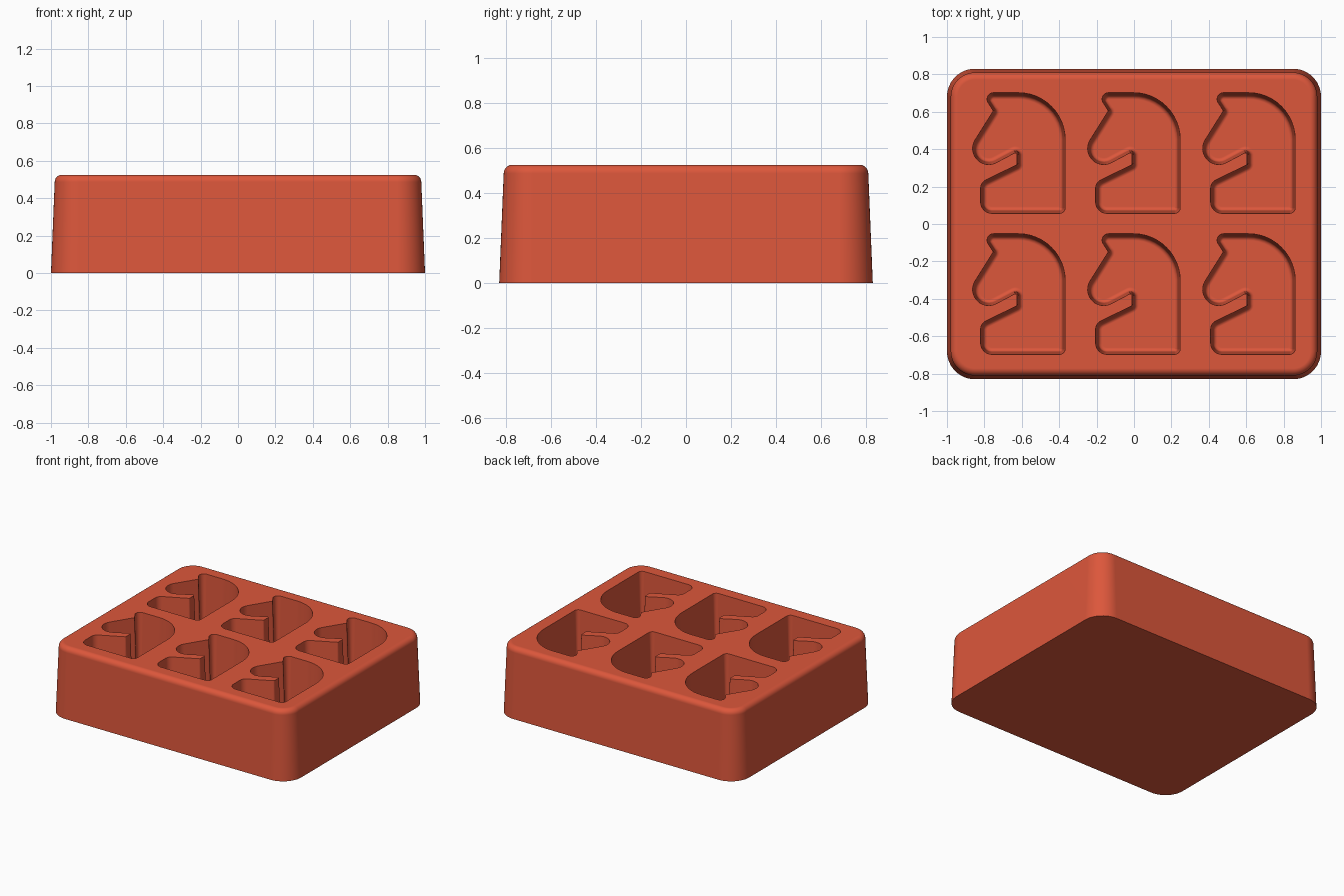
import bpy, bmesh
from math import sin, cos, tan, pi
from mathutils import Vector, Matrix

cube = bpy.data.objects.get("Cube")
if cube:
    bpy.data.objects.remove(cube, do_unlink=True)

HEIGHT, FLOOR = 0.525, 0.1
STEPS = 12

# Clockwise corners: x, y, rounding radius
BLOCK = [(-1, 0.83, 0.15), (1, 0.83, 0.15), (1, -0.83, 0.15), (-1, -0.83, 0.15)]
HORSE = [
    (-0.20, 0.325, 0.035),    # ear
    (0.247, 0.325, 0.25),     # crest
    (0.247, -0.32, 0.03),     # back of base
    (-0.205, -0.32, 0.06),    # front of base
    (-0.205, -0.155, 0.05),   # chest
    (-0.01, -0.06, 0.01),     # throat
    (-0.01, 0.01, 0.01),      # jaw
    (-0.406, -0.20, 0.086),   # muzzle
    (-0.137, 0.228, 0.01),    # brow
]


def outline(corners, inset):
    """Rounded outline moved inward by inset, always with the same point count."""
    pts = []
    for i, (x, y, r) in enumerate(corners):
        p = Vector((x, y))
        a = (p - Vector(corners[i - 1][:2])).normalized()
        b = (Vector(corners[(i + 1) % len(corners)][:2]) - p).normalized()
        na, nb = Vector((a.y, -a.x)), Vector((b.y, -b.x))
        side = 1 if a.x * b.y - a.y * b.x < 0 else -1
        turn = a.angle(b)
        q = p + (na + nb) * inset / (1 + na.dot(nb))
        r = max(r - inset * side, 0.004)
        centre = q - a * r * tan(turn / 2) + na * side * r
        for k in range(STEPS + 1):
            spin = Matrix.Rotation(-side * turn * k / STEPS, 2)
            pts.append(centre - (spin @ (na * side)) * r)
    return pts


def loft(bm, corners, profile, cx=0, cy=0):
    """Skin the outline through (z, inset) levels and cap both ends."""
    rings = [[bm.verts.new((p.x + cx, p.y + cy, z)) for p in outline(corners, d)]
             for z, d in profile]
    n = len(rings[0])
    for low, high in zip(rings, rings[1:]):
        for i in range(n):
            j = (i + 1) % n
            bm.faces.new((low[i], low[j], high[j], high[i]))
    bm.faces.new(rings[0])
    bm.faces.new(rings[-1])


def make_object(name, bm):
    bmesh.ops.recalc_face_normals(bm, faces=bm.faces)
    mesh = bpy.data.meshes.new(name)
    bm.to_mesh(mesh)
    bm.free()
    obj = bpy.data.objects.new(name, mesh)
    bpy.context.collection.objects.link(obj)
    return obj


def quarter(radius, steps=6):
    """Quarter round as (rise, inset) pairs."""
    return [(radius * sin(k * pi / 2 / steps), radius * (1 - cos(k * pi / 2 / steps)))
            for k in range(steps + 1)]


# Tapered block with a rounded top rim
bm = bmesh.new()
loft(bm, BLOCK, [(0, 0)] + [(HEIGHT - 0.038 + h, 0.02 + d) for h, d in quarter(0.038)])
block = make_object("mould_block", bm)

# Six tapered horse-head cavities with rounded floors
bm = bmesh.new()
cavity = [(HEIGHT + 0.03, -0.001)]
cavity += [(FLOOR + 0.022 - h, 0.014 + d) for h, d in quarter(0.022)]
for cx in (-0.615, 0, 0.615):
    for cy in (-0.377, 0.377):
        loft(bm, HORSE, cavity, cx, cy)
cutter = make_object("cavity_cutter", bm)
cutter.hide_render = True

cut = block.modifiers.new("cavities", 'BOOLEAN')
cut.operation = 'DIFFERENCE'
cut.solver = 'EXACT'
cut.object = cutter
bpy.context.view_layer.objects.active = block
block.select_set(True)
cutter.select_set(False)
bpy.ops.object.modifier_apply(modifier=cut.name)
bpy.data.objects.remove(cutter, do_unlink=True)

# Smooth shading with crisp cavity rims
bpy.ops.object.shade_smooth_by_angle(angle=0.6)
weighted = block.modifiers.new("weighted_normals", 'WEIGHTED_NORMAL')
weighted.keep_sharp = True

# Red silicone
color = (0.72, 0.095, 0.044, 1)
red = bpy.data.materials.new("terracotta_red")
red.use_nodes = True
red.diffuse_color = color
red.node_tree.nodes["Principled BSDF"].inputs["Base Color"].default_value = color
block.data.materials.clear()
block.data.materials.append(red)
